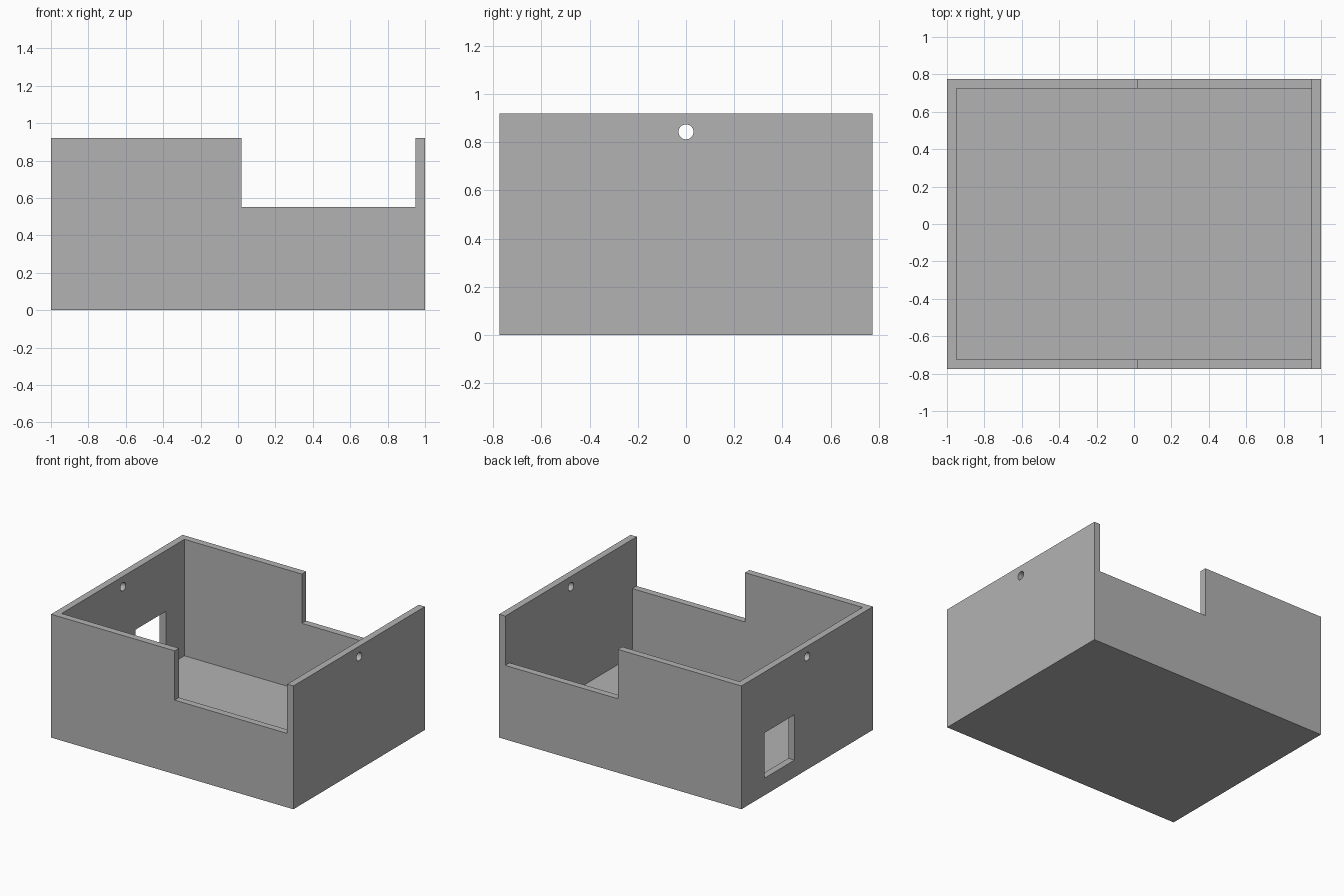
import bpy
from math import pi

if "Cube" in bpy.data.objects:
    bpy.data.objects.remove(bpy.data.objects["Cube"])

HALF_X, HALF_Y, HEIGHT = 1.0, 0.775, 0.92
WALL = 0.051

grey = bpy.data.materials.new("plain grey")
grey.use_nodes = True
grey.diffuse_color = (0.45, 0.45, 0.45, 1)
grey.node_tree.nodes["Principled BSDF"].inputs["Base Color"].default_value = grey.diffuse_color


def box(name, low, high):
    """Box between two opposite corners."""
    centre = [(a + b) / 2 for a, b in zip(low, high)]
    bpy.ops.mesh.primitive_cube_add(size=1, location=centre)
    obj = bpy.context.object
    obj.name = name
    obj.scale = [b - a for a, b in zip(low, high)]
    bpy.ops.object.transform_apply(location=True, rotation=True, scale=True)
    obj.data.materials.append(grey)
    return obj


def cut(target, cutter):
    """Subtract the cutter from the target, then discard it."""
    cutter.hide_render = True
    mod = target.modifiers.new(cutter.name, "BOOLEAN")
    mod.operation = "DIFFERENCE"
    mod.solver = "EXACT"
    mod.object = cutter
    bpy.ops.object.select_all(action="DESELECT")
    target.select_set(True)
    bpy.context.view_layer.objects.active = target
    bpy.ops.object.modifier_apply(modifier=mod.name)
    bpy.data.objects.remove(cutter)


# Open-topped tray
enclosure = box("enclosure", (-HALF_X, -HALF_Y, 0), (HALF_X, HALF_Y, HEIGHT))
inner_x, inner_y = HALF_X - WALL, HALF_Y - WALL
cut(enclosure, box("cavity", (-inner_x, -inner_y, WALL), (inner_x, inner_y, HEIGHT + 1)))

# Lowered section of the front and back walls
cut(enclosure, box("notch", (0.02, -1, 0.552), (inner_x, 1, HEIGHT + 0.5)))

# Rectangular opening in one end wall
cut(enclosure, box("window", (-1.2, 0.15, 0.128), (-0.8, 0.505, 0.466)))

# Round hole through both end walls
bpy.ops.mesh.primitive_cylinder_add(vertices=32, radius=0.031, depth=3,
                                    location=(0, 0, 0.843), rotation=(0, pi / 2, 0))
hole = bpy.context.object
hole.name = "pin_hole"
hole.data.materials.append(grey)
cut(enclosure, hole)

bpy.ops.object.shade_smooth_by_angle()
